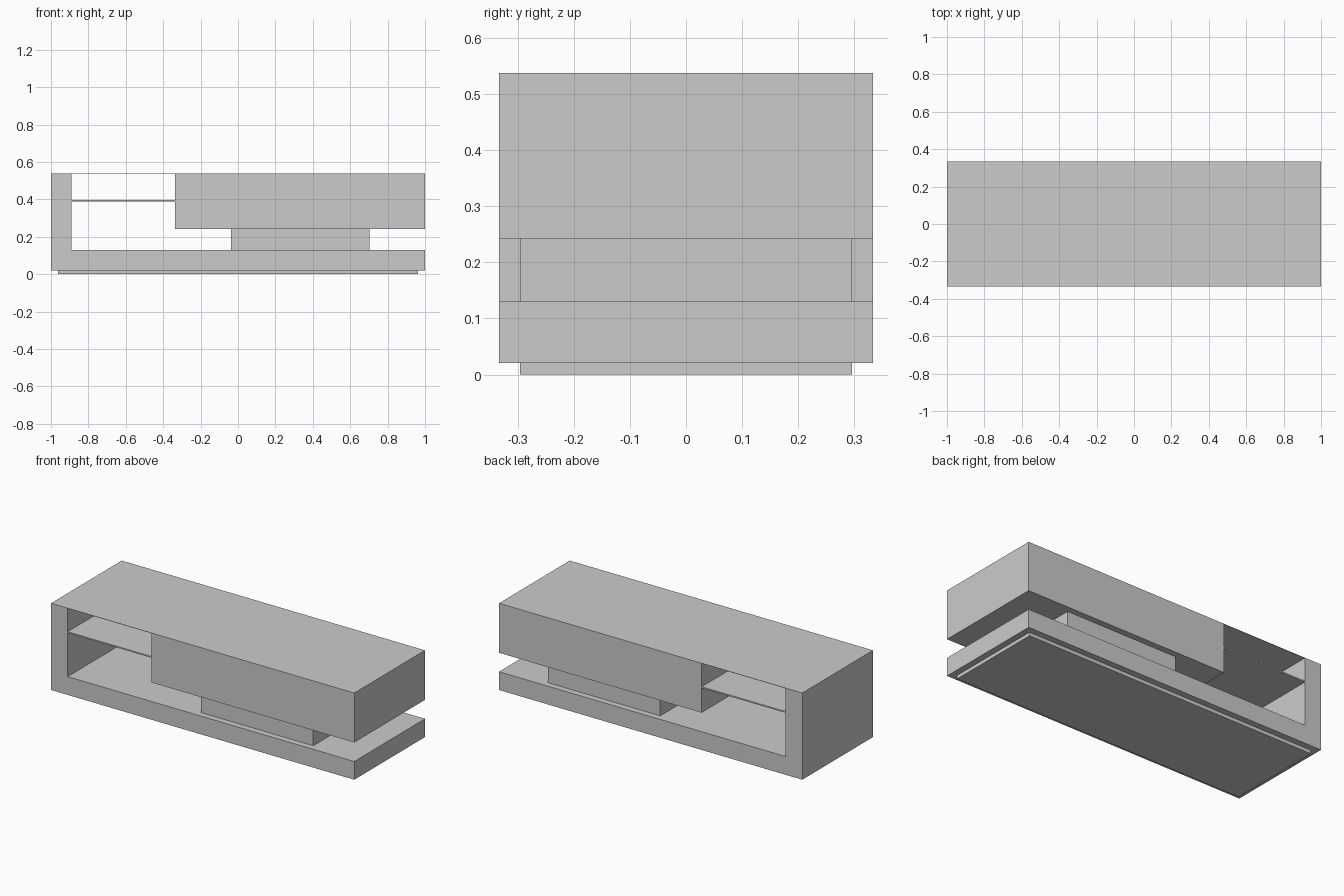
import bpy, bmesh

if "Cube" in bpy.data.objects:
    bpy.data.objects.remove(bpy.data.objects["Cube"])

def extrude_profile(name, pts, half_depth):
    """Extrude an (x, z) outline symmetrically along y."""
    bm = bmesh.new()
    face = bm.faces.new([bm.verts.new((x, -half_depth, z)) for x, z in pts])
    ext = bmesh.ops.extrude_face_region(bm, geom=[face])
    moved = [v for v in ext["geom"] if isinstance(v, bmesh.types.BMVert)]
    bmesh.ops.translate(bm, verts=moved, vec=(0, 2 * half_depth, 0))
    bmesh.ops.recalc_face_normals(bm, faces=bm.faces)
    mesh = bpy.data.meshes.new(name)
    bm.to_mesh(mesh)
    bm.free()
    obj = bpy.data.objects.new(name, mesh)
    bpy.context.collection.objects.link(obj)
    return obj

def box(name, x0, x1, z0, z1, half_depth):
    return extrude_profile(name, [(x0, z0), (x1, z0), (x1, z1), (x0, z1)], half_depth)

D, INSET = 0.333, 0.296   # half depths: body, recessed parts
TOP, SHEET = 0.538, 0.002

# One continuous body: bottom slab, left upright, thin top sheet, closed cabinet
extrude_profile("cabinet_body", [
    (-1, 0.021), (1, 0.021), (1, 0.13), (-0.89, 0.13),
    (-0.89, TOP - SHEET), (-0.337, TOP - SHEET), (-0.337, 0.243),
    (1, 0.243), (1, TOP), (-1, TOP)], D)

# Recessed plinth under the slab
box("plinth", -0.963, 0.963, 0, 0.021, INSET)
# Recessed block carrying the cabinet
box("support_block", -0.037, 0.703, 0.13, 0.243, INSET)
# Thin shelf in the open bay
box("shelf", -0.89, -0.337, 0.390, 0.398, D)
